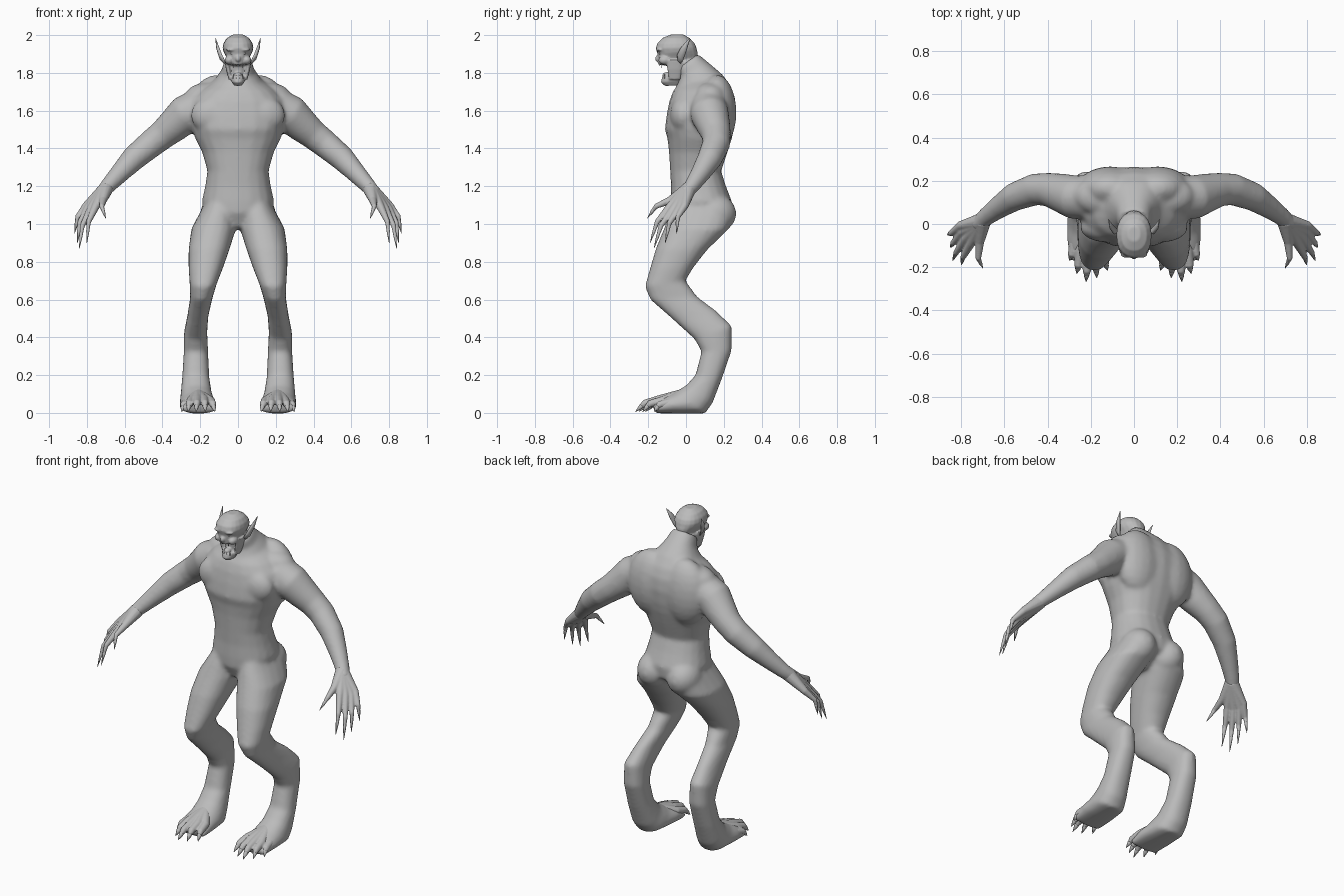
import bpy, bmesh, math
from mathutils import Vector, Matrix

default_cube = bpy.data.objects.get("Cube")
if default_cube:
    bpy.data.objects.remove(default_cube, do_unlink=True)

SIDES = 20
skin = bpy.data.materials.new("grey skin")
skin.use_nodes = True
GREY = (0.5, 0.5, 0.5, 1)
skin.diffuse_color = GREY
skin.node_tree.nodes["Principled BSDF"].inputs["Base Color"].default_value = GREY


def ring(centre, u, v, sides=SIDES, power=0.88):
    """Slightly squared ellipse spanned by the half axes u and v."""
    points = []
    for i in range(sides):
        a = 2 * math.pi * i / sides
        c, s = math.cos(a), math.sin(a)
        points.append(centre + u * math.copysign(abs(c) ** power, c)
                      + v * math.copysign(abs(s) ** power, s))
    return points


def bridge(bm, rings):
    """Closed skin over a list of rings."""
    loops = [[bm.verts.new(p) for p in r] for r in rings]
    for a, b in zip(loops, loops[1:]):
        for i in range(len(a)):
            j = (i + 1) % len(a)
            bm.faces.new((a[i], a[j], b[j], b[i]))
    bm.faces.new(loops[0][::-1])
    bm.faces.new(loops[-1])


def loft(bm, rows, sides=SIDES):
    """Each row: x min, x max, front y, front z, back y, back z."""
    rings = []
    for x0, x1, yf, zf, yb, zb in rows:
        front, back = Vector((0, yf, zf)), Vector((0, yb, zb))
        centre = (front + back) / 2 + Vector(((x0 + x1) / 2, 0, 0))
        rings.append(ring(centre, Vector(((x1 - x0) / 2, 0, 0)), (back - front) / 2, sides))
    bridge(bm, rings)


def tube(bm, path, sides=SIDES):
    """Round limb along (point, radius) pairs."""
    points = [Vector(p) for p, r in path]
    rings = []
    for i, (p, radius) in enumerate(path):
        along = points[min(i + 1, len(points) - 1)] - points[max(i - 1, 0)]
        u = along.cross(Vector((1, 0, 1))).normalized()
        v = along.cross(u).normalized()
        rings.append(ring(points[i], u * radius, v * radius, sides, 1))
    bridge(bm, rings)


def blob(bm, centre, size):
    matrix = Matrix.Translation(centre) @ Matrix.Diagonal((*size, 1))
    bmesh.ops.create_uvsphere(bm, u_segments=SIDES, v_segments=12, radius=1, matrix=matrix)


def mirror(bm):
    """Copy everything so far to the right side."""
    copy = bmesh.ops.duplicate(bm, geom=bm.verts[:] + bm.edges[:] + bm.faces[:])["geom"]
    for item in copy:
        if isinstance(item, bmesh.types.BMVert):
            item.co.x *= -1


def finish(bm, name, voxel=0, smoothing=0):
    bmesh.ops.recalc_face_normals(bm, faces=bm.faces[:])
    mesh = bpy.data.meshes.new(name)
    bm.to_mesh(mesh)
    bm.free()
    mesh.materials.append(skin)
    mesh.shade_smooth()
    obj = bpy.data.objects.new(name, mesh)
    bpy.context.collection.objects.link(obj)
    if voxel:
        blend = obj.modifiers.new("blend", 'REMESH')
        blend.mode = 'VOXEL'
        blend.voxel_size = voxel
        blend.use_smooth_shade = True
        relax = obj.modifiers.new("relax", 'SMOOTH')
        relax.iterations = smoothing


# Body: leg, arm and muscles of one side, mirrored, then the trunk
body = bmesh.new()
loft(body, [
    (.03, .15, -.05, 1.14, .18, 1.18), (.012, .2, -.085, 1.06, .255, 1.07),
    (.01, .247, -.115, .98, .222, .97), (.045, .262, -.16, .87, .11, .86),
    (.08, .262, -.192, .76, .04, .77), (.112, .256, -.218, .67, -.003, .7),
    (.135, .254, -.19, .6, .06, .615), (.157, .268, -.065, .49, .16, .54),
    (.163, .286, .045, .39, .243, .46), (.158, .287, .082, .325, .242, .33),
    (.152, .296, .05, .2, .19, .18), (.138, .304, 0, .145, .14, .05),
    (.122, .309, -.06, .11, .1, -.004), (.112, .31, -.12, .085, -.03, -.004),
    (.115, .3, -.18, .045, -.16, -.002)])
tube(body, [
    ((.2, .12, 1.62), .1), ((.28, .125, 1.58), .102), ((.34, .145, 1.522), .09),
    ((.4, .16, 1.472), .078), ((.46, .16, 1.425), .074), ((.555, .125, 1.345), .066),
    ((.63, .075, 1.265), .052), ((.69, .03, 1.2), .042), ((.73, -.01, 1.155), .036)])
blob(body, (.1, .15, 1.055), (.1, .117, .105))       # buttock
blob(body, (.13, -.015, 1.575), (.12, .07, .1))      # chest muscle
blob(body, (.11, .165, 1.59), (.155, .102, .2))      # shoulder blade
blob(body, (.15, .13, 1.68), (.13, .09, .07))        # neck muscle
mirror(body)
trunk = [
    (.1, -.04, .98, .12, .97), (.18, -.08, 1.06, .235, 1.05),
    (.192, -.082, 1.12, .243, 1.12), (.174, -.08, 1.2, .212, 1.2),
    (.162, -.084, 1.28, .186, 1.28), (.19, -.09, 1.38, .22, 1.38),
    (.228, -.098, 1.45, .245, 1.46), (.245, -.112, 1.5, .258, 1.52),
    (.26, -.102, 1.58, .266, 1.6),
    (.24, -.088, 1.65, .26, 1.67), (.19, -.07, 1.7, .238, 1.73),
    (.125, -.05, 1.73, .195, 1.79), (.088, -.035, 1.77, .125, 1.85),
    (.072, -.05, 1.82, .065, 1.9)]
loft(body, [(-r[0], *r) for r in trunk])
finish(body, "body", 0.011, 9)

# Head: skull with a recessed mouth, brow, cheeks, nose and open jaw
head = bmesh.new()
blob(head, (.032, -.138, 1.922), (.032, .02, .009))    # brow
blob(head, (.046, -.112, 1.867), (.025, .034, .024))   # cheek
loft(head, [(.03, .05, -.09, 1.765, -.03, 1.765), (.04, .064, -.1, 1.82, -.02, 1.82),
            (.044, .072, -.105, 1.87, -.02, 1.87)])    # jaw hinge
mirror(head)
skull = [
    (.05, -.085, 1.77, .05, 1.83), (.06, -.095, 1.836, .06, 1.87),
    (.05, -.148, 1.845, .063, 1.88), (.066, -.15, 1.88, .062, 1.905),
    (.076, -.151, 1.9, .058, 1.92), (.082, -.16, 1.93, .055, 1.935),
    (.077, -.152, 1.957, .046, 1.957), (.06, -.124, 1.985, .022, 1.982),
    (.028, -.08, 2.003, -.012, 2.003)]
loft(head, [(-r[0], *r) for r in skull])
jaw = [(.02, -.112, 1.731, -.03, 1.735), (.036, -.133, 1.75, -.02, 1.76),
       (.04, -.128, 1.775, 0, 1.79), (.036, -.118, 1.78, 0, 1.795)]
loft(head, [(-r[0], *r) for r in jaw])
blob(head, (0, -.148, 1.875), (.015, .016, .018))      # nose
blob(head, (0, -.1, 1.79), (.02, .025, .014))          # tongue
finish(head, "head", 0.005, 4)

# Eyes, teeth and ears
eyes = bmesh.new()
blob(eyes, (.032, -.136, 1.902), (.011, .008, .006))
mirror(eyes)
finish(eyes, "eyes")

teeth = bmesh.new()
for x, y, size in ((.009, -.138, .005), (.025, -.128, .015)):
    tube(teeth, [((x, y, 1.854), .004), ((x, y, 1.842 - size), .001)], 6)
    tube(teeth, [((x, y + .015, 1.77), .004), ((x, y + .015, 1.78 + size), .001)], 6)
mirror(teeth)
finish(teeth, "teeth")

ears = bmesh.new()
loft(ears, [(.066, .078, -.045, 1.865, -.03, 1.848), (.08, .1, -.048, 1.895, -.015, 1.868),
            (.097, .115, -.025, 1.938, .003, 1.918), (.118, .12, .02, 1.985, .023, 1.983)], 8)
mirror(ears)
finish(ears, "ears")


# Hands and feet: digits fan out from one root, each ending in a claw
def digits(name, root, root_radius, knuckle_radius, thickness, bow, fan):
    flesh, claws = bmesh.new(), bmesh.new()
    for knuckle, tip in fan:
        knuckle, tip = Vector(knuckle), Vector(tip)
        joint = knuckle.lerp(tip, .5) + Vector(bow)
        tube(flesh, [(root, root_radius), (knuckle, knuckle_radius),
                     (joint, thickness), (joint.lerp(tip, .35), thickness * .7)], 12)
        tube(claws, [(joint, thickness * .75), (joint.lerp(tip, .45), thickness * .65),
                     (tip, .001)], 8)
    for bm, part, voxel in ((flesh, name, .005), (claws, name + "_claws", 0)):
        mirror(bm)
        finish(bm, part, voxel, 2)


digits("hands", Vector((.7, .015, 1.185)), .04, .021, .0135, (.014, -.014, .016), [
    ((.715, -.085, 1.125), (.7, -.205, 1.03)),
    ((.755, -.088, 1.09), (.8, -.19, .9)),
    ((.78, -.067, 1.08), (.84, -.17, .87)),
    ((.798, -.038, 1.08), (.85, -.11, .9)),
    ((.805, -.008, 1.095), (.865, -.05, .95))])
digits("toes", Vector((.212, -.01, .1)), .03, .025, .019, (0, -.012, .014), [
    ((.145, -.115, .062), (.122, -.215, .006)),
    ((.18, -.135, .068), (.172, -.25, .006)),
    ((.215, -.145, .068), (.222, -.268, .006)),
    ((.25, -.13, .062), (.265, -.23, .006)),
    ((.278, -.09, .052), (.298, -.17, .006))])
